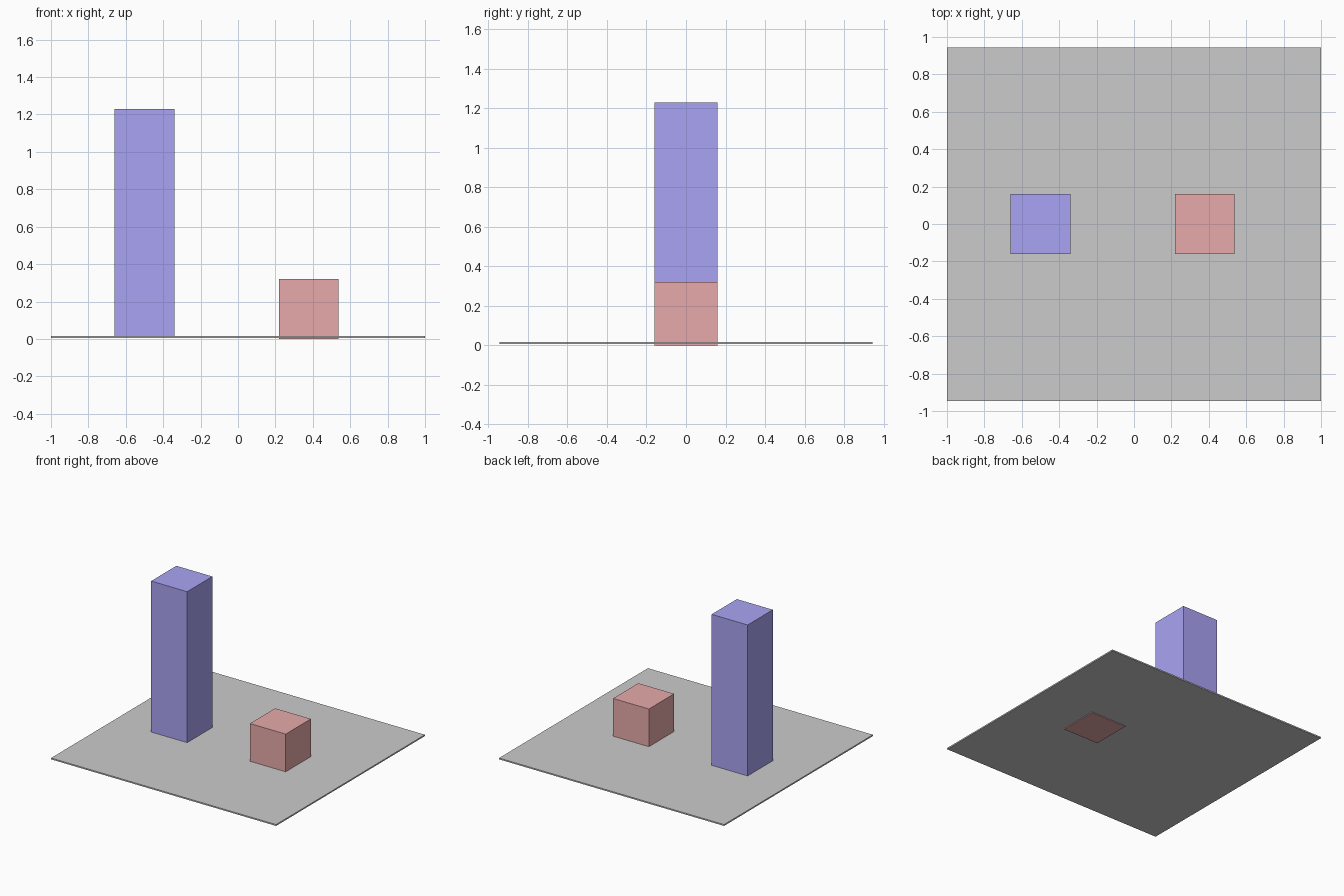
import bpy

if "Cube" in bpy.data.objects:
    bpy.data.objects.remove(bpy.data.objects["Cube"])


def box(name, x, y, z, color=None):
    """Axis-aligned box from (min, max) ranges."""
    bpy.ops.mesh.primitive_cube_add(size=1, location=[sum(r) / 2 for r in (x, y, z)])
    ob = bpy.context.object
    ob.name = name
    ob.scale = [r[1] - r[0] for r in (x, y, z)]
    bpy.ops.object.transform_apply(location=False, rotation=False, scale=True)
    if color:
        mat = bpy.data.materials.new(name + "_color")
        mat.diffuse_color = (*color, 1)
        mat.use_nodes = True
        mat.node_tree.nodes["Principled BSDF"].inputs["Base Color"].default_value = mat.diffuse_color
        ob.data.materials.append(mat)
    return ob


# Thin ground plate
box("base_plate", (-1, 1), (-0.945, 0.945), (0.006, 0.017))

# Tall block standing on the plate
box("tall_block", (-0.66, -0.34), (-0.16, 0.16), (0.015, 1.23), (0.40, 0.37, 0.90))

# Small cube pushed slightly through the plate
box("small_cube", (0.218, 0.536), (-0.16, 0.16), (0, 0.32), (0.80, 0.40, 0.40))
